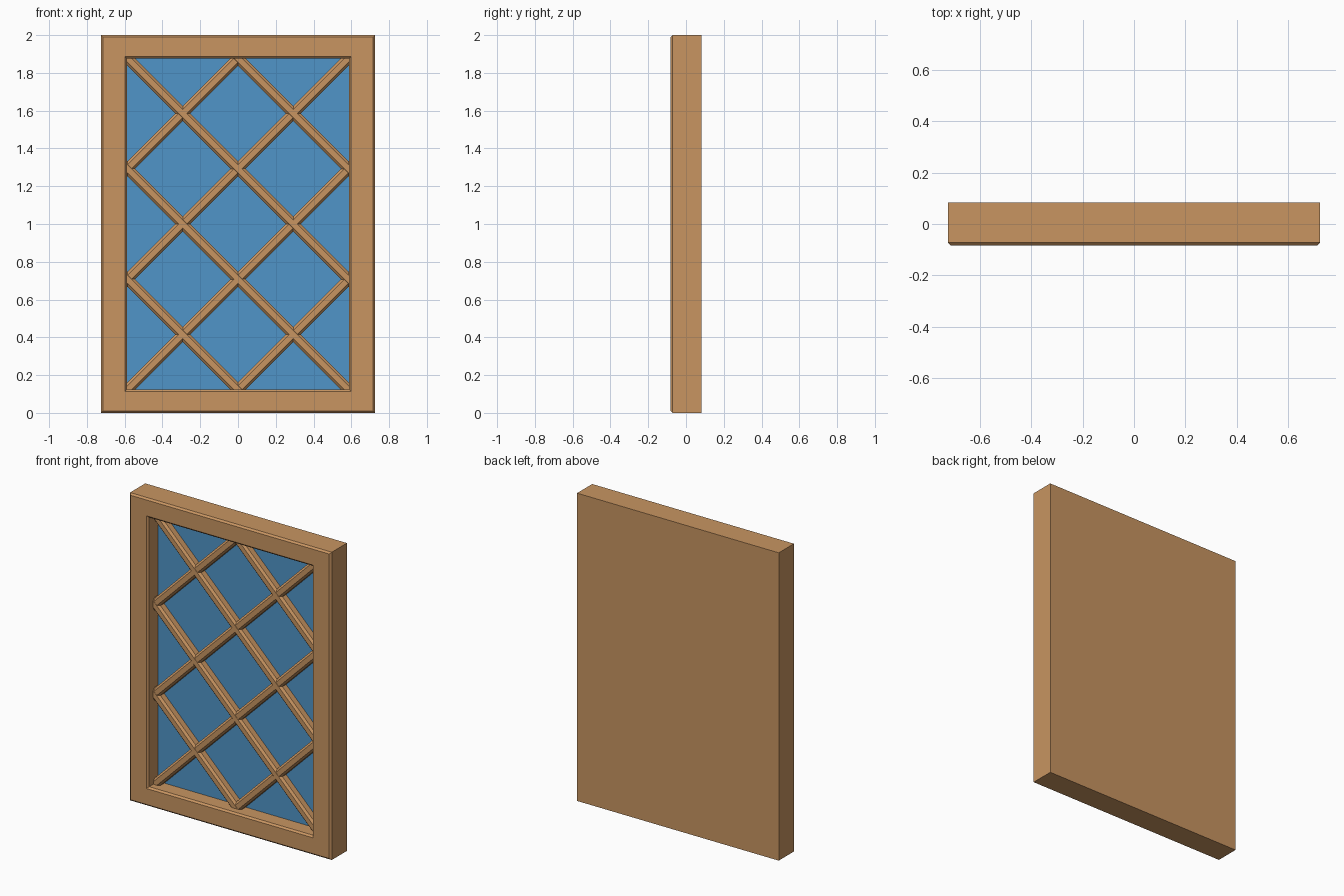
import bpy, bmesh, math
from mathutils import Vector, Matrix

if "Cube" in bpy.data.objects:
    bpy.data.objects.remove(bpy.data.objects["Cube"])

HX, HZ, HY = 0.725, 1.0, 0.083      # outer half sizes
OX, OZ = 0.588, 0.875               # opening half sizes
CH = 0.011                          # edge chamfer
GLASS_Y = 0.02


def material(name, color):
    m = bpy.data.materials.new(name)
    m.diffuse_color = (*color, 1)
    m.use_nodes = True
    m.node_tree.nodes["Principled BSDF"].inputs["Base Color"].default_value = m.diffuse_color
    return m


wood = material("wood", (0.58, 0.30, 0.12))
blue = material("glass", (0.08, 0.30, 0.58))


def finish(bm, name, mat):
    bmesh.ops.recalc_face_normals(bm, faces=bm.faces)
    me = bpy.data.meshes.new(name)
    bm.to_mesh(me)
    bm.free()
    me.materials.append(mat)
    ob = bpy.data.objects.new(name, me)
    bpy.context.collection.objects.link(ob)
    ob.location.z = HZ
    return ob


def nested_rects(name, mat, rings):
    """Solid skinned through a series of rectangles (half x, half z, y)."""
    bm = bmesh.new()
    loops = [[bm.verts.new((sx * a, y, sz * b))
              for sx, sz in ((-1, -1), (1, -1), (1, 1), (-1, 1))] for a, b, y in rings]
    for p, q in zip(loops, loops[1:]):
        for i in range(4):
            j = (i + 1) % 4
            bm.faces.new((p[i], p[j], q[j], q[i]))
    bm.faces.new(loops[0])
    bm.faces.new(loops[-1])
    return finish(bm, name, mat)


# Frame: solid back, chamfered outer and inner front edges, recess for the glass
nested_rects("window_frame", wood, [
    (HX, HZ, HY), (HX, HZ, CH - HY), (HX - CH, HZ - CH, -HY),
    (OX + CH, OZ + CH, -HY), (OX, OZ, CH - HY), (OX, OZ, GLASS_Y + 0.01)])

# Glass pane filling the recess
nested_rects("glass_pane", blue, [(OX, OZ, GLASS_Y + 0.01), (OX, OZ, GLASS_Y)])


def lattice_bar(name, cx, cz, angle, front):
    """Chamfered bar along a diagonal, trimmed to the frame opening."""
    w, c = 0.028, 0.013
    profile = [(-w, GLASS_Y + 0.005), (-w, front + c), (-w + c, front),
               (w - c, front), (w, front + c), (w, GLASS_Y + 0.005)]
    bm = bmesh.new()
    face = bm.faces.new([bm.verts.new((-3, y, t)) for t, y in profile])
    ext = bmesh.ops.extrude_face_region(bm, geom=[face])
    bmesh.ops.translate(bm, vec=(6, 0, 0),
                        verts=[v for v in ext["geom"] if isinstance(v, bmesh.types.BMVert)])
    bmesh.ops.transform(bm, verts=bm.verts, matrix=Matrix.Translation((cx, 0, cz))
                        @ Matrix.Rotation(angle, 4, "Y"))
    for n, d in (((1, 0, 0), OX), ((-1, 0, 0), OX), ((0, 0, 1), OZ), ((0, 0, -1), OZ)):
        bmesh.ops.bisect_plane(bm, geom=bm.verts[:] + bm.edges[:] + bm.faces[:],
                               plane_co=Vector(n) * d, plane_no=n, clear_outer=True)
    finish(bm, name, wood)


# Diagonal lattice: four falling and four rising bars
STEP = 0.5845
for i, k in enumerate((-1.5, -0.5, 0.5, 1.5)):
    lattice_bar(f"falling_bar_{i + 1}", 0, k * STEP, math.radians(45), -0.031)
    lattice_bar(f"rising_bar_{i + 1}", 0, k * STEP, math.radians(-45), -0.030)
